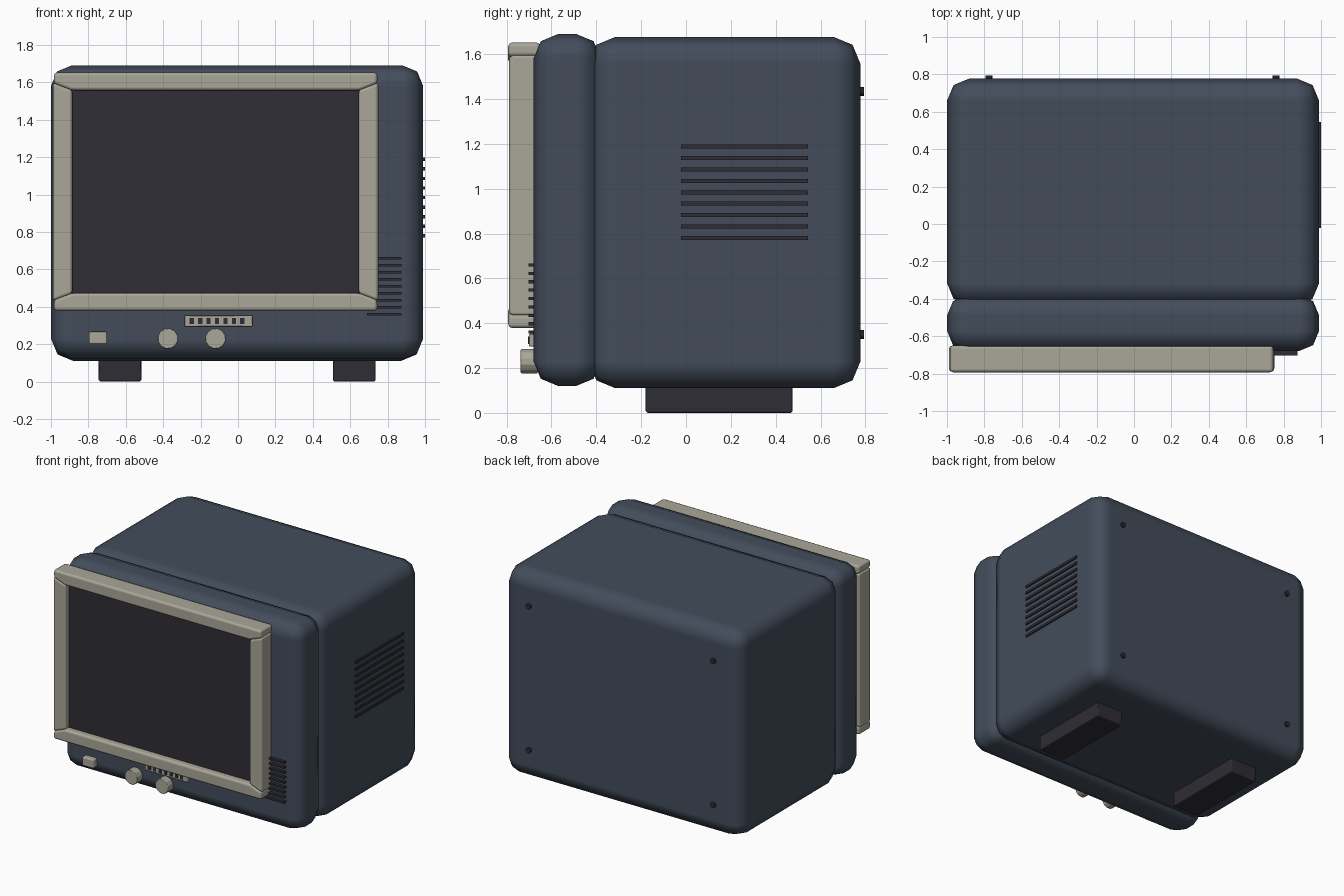
import bpy, bmesh, math

cube = bpy.data.objects.get("Cube")
if cube:
    bpy.data.objects.remove(cube, do_unlink=True)


def material(name, rgb):
    m = bpy.data.materials.new(name)
    m.use_nodes = True
    m.diffuse_color = (*rgb, 1)
    m.node_tree.nodes["Principled BSDF"].inputs["Base Color"].default_value = (*rgb, 1)
    return m


BLUE = material("slate blue", (0.056, 0.073, 0.105))
CREAM = material("warm cream", (0.40, 0.385, 0.315))
DARK = material("charcoal", (0.028, 0.026, 0.035))


def finish(name, bm, mat, bevel=0, segments=2):
    bmesh.ops.recalc_face_normals(bm, faces=bm.faces)
    mesh = bpy.data.meshes.new(name)
    bm.to_mesh(mesh)
    bm.free()
    mesh.materials.append(mat)
    ob = bpy.data.objects.new(name, mesh)
    bpy.context.scene.collection.objects.link(ob)
    if bevel:
        mod = ob.modifiers.new("Rounded edges", "BEVEL")
        mod.width, mod.segments = bevel, segments
        mod.limit_method = "ANGLE"
        mod.angle_limit = math.radians(20)
        mod.harden_normals = True
        mesh.shade_smooth()
    return ob


def prism(name, outline, y0, y1, mat, bevel=0, segments=2):
    """Extrude an (x, z) outline from y0 to y1."""
    bm = bmesh.new()
    face = bm.faces.new([bm.verts.new((x, y0, z)) for x, z in outline])
    ext = bmesh.ops.extrude_face_region(bm, geom=[face])["geom"]
    for v in ext:
        if isinstance(v, bmesh.types.BMVert):
            v.co.y = y1
    return finish(name, bm, mat, bevel, segments)


def box(name, x, y, z, mat, bevel=0, segments=2):
    outline = [(x[0], z[0]), (x[1], z[0]), (x[1], z[1]), (x[0], z[1])]
    return prism(name, outline, y[0], y[1], mat, bevel, segments)


def disc(name, x, z, r, y0, y1, mat, sides, bevel=0):
    pts = [(x + r * math.cos(2 * math.pi * (i + 0.5) / sides),
            z + r * math.sin(2 * math.pi * (i + 0.5) / sides)) for i in range(sides)]
    return prism(name, pts, y0, y1, mat, bevel, 1)


# Cabinet: rear body and rounded front slab
box("rear_body", (-1, 0.99), (-0.435, 0.778), (0.11, 1.677), BLUE, 0.12)
box("front_slab", (-1, 0.99), (-0.68, -0.38), (0.12, 1.69), BLUE, 0.11)

# Screen and the four bars of its frame, notched at the corners
box("screen", (-0.91, 0.67), (-0.745, -0.66), (0.45, 1.58), DARK)
MID_X, MID_Z = -0.12, 1.015
for side, sign in (("top", 1), ("bottom", -1)):
    half = [(0.865, 0.637), (0.865, 0.578), (0.77, 0.542)]
    pts = half + [(-x, z) for x, z in reversed(half)]
    prism(side + "_frame_bar", [(MID_X + x, MID_Z + sign * z) for x, z in pts],
          -0.793, -0.65, CREAM, 0.018)
for side, sign in (("left", 1), ("right", -1)):
    half = [(0.87, 0.585), (0.765, 0.545)]
    pts = half + [(x, -z) for x, z in reversed(half)]
    prism(side + "_frame_bar", [(MID_X + sign * x, MID_Z + z) for x, z in pts],
          -0.79, -0.65, CREAM, 0.018)

# Front controls
for i, x in enumerate((-0.375, -0.12)):
    disc(f"knob_{i + 1}", x, 0.23, 0.056, -0.738, -0.66, CREAM, 12, 0.005)
box("power_button", (-0.797, -0.70), (-0.72, -0.66), (0.2, 0.267), CREAM, 0.01)
box("button_strip", (-0.287, 0.077), (-0.70, -0.66), (0.295, 0.353), CREAM, 0.004, 1)
for i in range(7):
    x = -0.247 + i * 0.045
    box(f"strip_button_{i + 1}", (x - 0.011, x + 0.011), (-0.705, -0.69),
        (0.308, 0.34), DARK)

# Speaker slats on the front, cooling slats on the left wall
for i in range(9):
    z = 0.36 + i * 0.0375
    box(f"speaker_slat_{i + 1}", (0.69, 0.875), (-0.703, -0.67), (z - 0.007, z + 0.007), DARK)
    z = 0.78 + i * 0.051
    box(f"cooling_slat_{i + 1}", (0.97, 1.0), (-0.022, 0.545), (z - 0.009, z + 0.009), DARK)

# Back screws
for x in (-0.775, 0.76):
    for z in (0.35, 1.433):
        disc("back_screw", x, z, 0.02, 0.76, 0.795, DARK, 10)

# Feet
for side, x in (("right", -0.631), ("left", 0.622)):
    box(side + "_foot", (x - 0.114, x + 0.114), (-0.18, 0.475), (0, 0.16), DARK, 0.008, 1)
